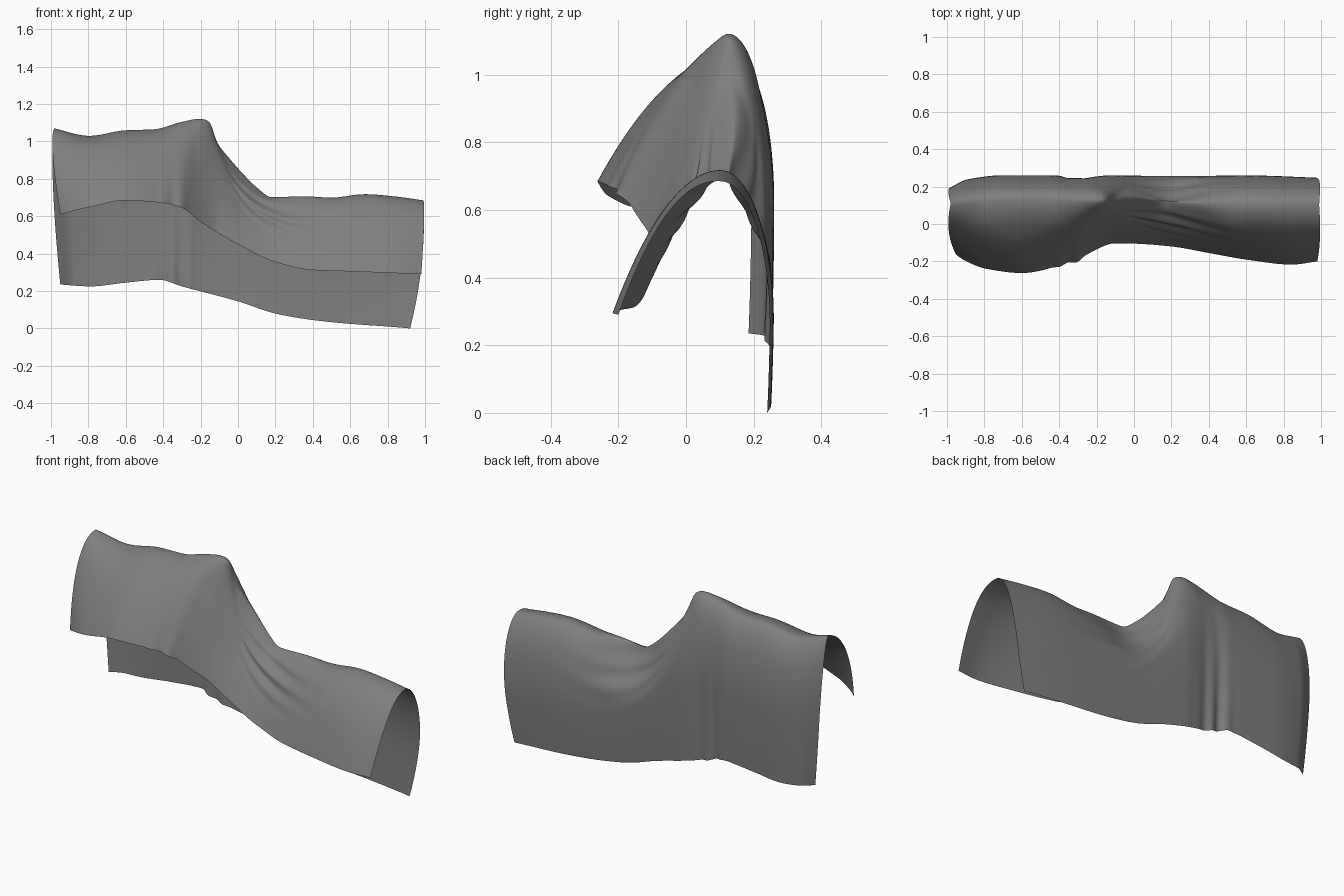
import bpy, bmesh, math

if "Cube" in bpy.data.objects:
    bpy.data.objects.remove(bpy.data.objects["Cube"])

# Profiles along x: (x, value)
RIDGE_Z = [(-1, 1.07), (-.8, 1.03), (-.6, 1.06), (-.45, 1.065), (-.3, 1.105), (-.2, 1.122), (-.15, 1.105),
           (-.115, 1.0), (-.05, .915), (.02, .835), (.1, .755), (.18, .702), (.35, .707), (.5, .70),
           (.68, .718), (.85, .705), (1, .685)]
FRONT_Z = [(-1, .61), (-.8, .65), (-.6, .685), (-.4, .67), (-.3, .645), (-.2, .57), (0, .45),
           (.2, .355), (.4, .312), (.6, .305), (1, .29)]
BACK_Z = [(-1, .235), (-.8, .225), (-.6, .245), (-.42, .26), (-.3, .225), (0, .145), (.2, .08),
          (.4, .045), (.6, .025), (1, 0)]
FRONT_Y = [(-1, -.165), (-.95, -.19), (-.8, -.24), (-.6, -.262), (-.4, -.225), (-.3, -.195), (-.2, -.135),
           (-.1, -.103), (0, -.105), (.2, -.12), (.4, -.155), (.6, -.19), (.85, -.217), (1, -.2)]
BACK_Y = [(-1, .195), (-.9, .24), (-.7, .262), (-.45, .262), (-.3, .245), (-.12, .262), (.2, .258),
          (.6, .262), (1, .25)]
RIDGE_Y = [(-1, .11), (-.6, .13), (-.18, .125), (0, .14), (.2, .12), (.5, .105), (1, .1)]
FRONT_POW = [(-1, 2), (-.5, 1.9), (-.2, 1.6), (0, 1.35), (.3, 1.6), (.6, 2.1), (1, 2.1)]


def at(table, x):
    """Smooth monotone-tangent interpolation."""
    n = len(table)
    x = max(table[0][0], min(table[-1][0], x))
    i = next((k for k in range(n - 1) if x <= table[k + 1][0]), n - 2)

    def slope(k):
        return (table[k + 1][1] - table[k][1]) / (table[k + 1][0] - table[k][0])

    def tangent(k):
        if k == 0 or k == n - 1:
            return slope(min(k, n - 2))
        a, b = slope(k - 1), slope(k)
        return 0 if a * b <= 0 else 2 * a * b / (a + b)

    x0, y0 = table[i]
    x1, y1 = table[i + 1]
    h = x1 - x0
    t = (x - x0) / h
    return (y0 * (1 + 2 * t) * (1 - t) ** 2 + h * tangent(i) * t * (1 - t) ** 2
            + y1 * t * t * (3 - 2 * t) + h * tangent(i + 1) * t * t * (t - 1))


def bell(v, centre, width):
    return math.exp(-((v - centre) / width) ** 2)


def soft_ridge(x, blend):
    """Ridge height, averaged along x further down the cloth."""
    r = .11 * blend
    return sum(at(RIDGE_Z, x + k * r / 3) for k in range(-3, 4)) / 7


def swag(x, z, rise, spacing, middle, width, reach):
    """Folds that hang from the peak and fan out to the right."""
    if x < -.12:
        return 0
    e = math.exp(-(x + .13) / .16)
    level = (z - rise * max(0, x - .3) ** 2 - e) / (1 - e + .02)
    return (math.sin(level * math.tau / spacing) * bell(level, middle, width)
            * bell(x, .17, reach) * min(1, (x + .12) / .12))


def pleats(x, q):
    """Short upright folds under the high end."""
    return math.sin((x + .33) * math.tau / .1) * bell(x, -.33, .085) * q ** 3


def point(x, v):
    yr, q = at(RIDGE_Y, x), abs(v)
    zr = soft_ridge(x, min(1, 2.5 * q))
    if v <= 0:                                  # front panel
        z = zr - (zr - at(FRONT_Z, x)) * q ** at(FRONT_POW, x)
        y = yr + (at(FRONT_Y, x) - yr) * q
        y += -.011 * swag(x, z, 0, .085, .54, .11, .25) * min(1, 3 * q) - .008 * pleats(x, q * q)
        left = .02 * (1 - q) ** 3 + .05 * q ** 3
        right = -.01 * (1 - q) ** 2 - .02 * q ** 3
    else:                                       # back panel
        d = (zr - at(BACK_Z, x)) * q ** 1.8
        z = zr - d
        s, t = min(1, d / .45), min(1, d / .3)
        hollow = .85 * bell(x, .18, .2)         # scooped slope above the hanging swag
        bulge = (1 - hollow) * math.sqrt(1 - (1 - s) ** 2) + hollow * t * t * (3 - 2 * t)
        y = yr + (at(BACK_Y, x) - yr) * bulge - .01 * q ** 6
        y += .009 * swag(x, z, .5, .13, .5, .13, .27) * min(1, 2 * q) + .011 * pleats(x, q)
        left = .02 * (1 - q) ** 3 + .05 * q ** 3
        right = -.01 * (1 - q) ** 2 - .08 * q ** 4
    return (x + left * max(0, -x) ** 6 + right * max(0, x) ** 6, y, z)


# Draped cloth sheet
NX, NV = 260, 60
bm = bmesh.new()
grid = [[bm.verts.new(point(-1 + 2 * i / NX, j / NV)) for j in range(-NV, NV + 1)]
        for i in range(NX + 1)]
for a, b in zip(grid, grid[1:]):
    for j in range(2 * NV):
        bm.faces.new((a[j], b[j], b[j + 1], a[j + 1]))
# Soften the crest and folds
for _ in range(5):
    bmesh.ops.smooth_vert(bm, verts=[v for v in bm.verts if not v.is_boundary], factor=.5,
                          use_axis_x=True, use_axis_y=True, use_axis_z=True)
for f in bm.faces:
    f.smooth = True
mesh = bpy.data.meshes.new("draped_cloth")
bm.to_mesh(mesh)
bm.free()
cloth = bpy.data.objects.new("draped_cloth", mesh)
bpy.context.collection.objects.link(cloth)

# Dark grey fabric
fabric = bpy.data.materials.new("dark_grey_fabric")
fabric.diffuse_color = (.21, .21, .21, 1)
fabric.use_nodes = True
fabric.node_tree.nodes["Principled BSDF"].inputs["Base Color"].default_value = fabric.diffuse_color
mesh.materials.append(fabric)
